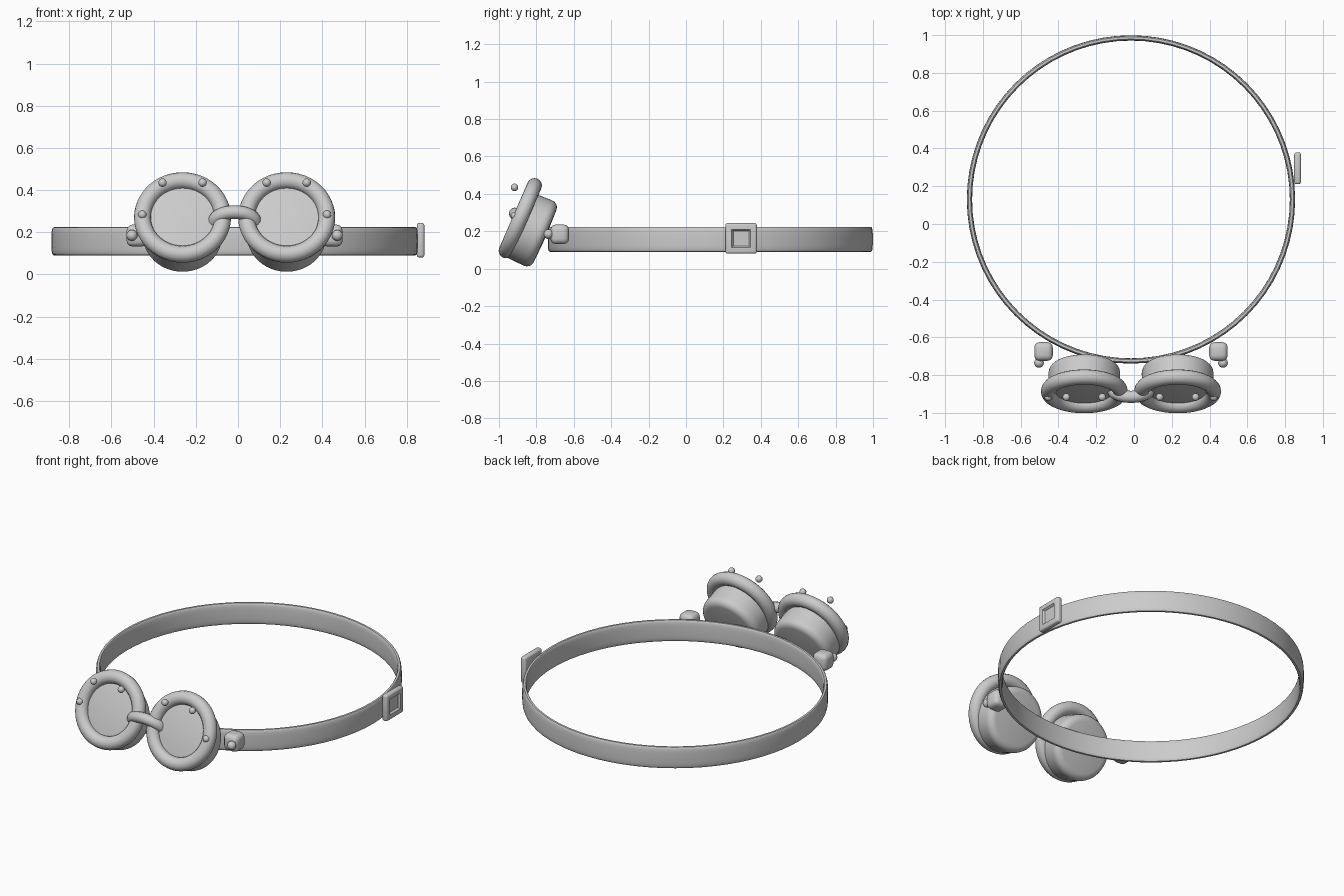
import bpy, bmesh, math
from mathutils import Matrix, Vector

cube = bpy.data.objects.get("Cube")
if cube:
    bpy.data.objects.remove(cube, do_unlink=True)

grey = bpy.data.materials.new("plain grey")
grey.use_nodes = True
grey.diffuse_color = (0.6, 0.6, 0.6, 1)
grey.node_tree.nodes["Principled BSDF"].inputs["Base Color"].default_value = (0.6, 0.6, 0.6, 1)

MID = -0.016                      # middle of the goggles in x
TILT = math.radians(23.5)         # goggles lean back
EYE_Y, EYE_Z = -0.886, 0.27


def finish(name, bm, matrix, angle=40):
    bmesh.ops.recalc_face_normals(bm, faces=bm.faces)
    mesh = bpy.data.meshes.new(name)
    bm.to_mesh(mesh)
    bm.free()
    mesh.materials.append(grey)
    obj = bpy.data.objects.new(name, mesh)
    bpy.context.collection.objects.link(obj)
    obj.matrix_world = matrix
    bpy.ops.object.select_all(action="DESELECT")
    obj.select_set(True)
    bpy.context.view_layer.objects.active = obj
    bpy.ops.object.shade_smooth_by_angle(angle=math.radians(angle))
    return obj


def lathe(name, profile, matrix, closed=False, steps=48):
    """Spin (radius, height) points about the local z axis."""
    bm = bmesh.new()
    verts = [bm.verts.new((r, 0, h)) for r, h in profile]
    pairs = list(zip(verts, verts[1:] + verts[:1])) if closed else list(zip(verts, verts[1:]))
    edges = [bm.edges.new(p) for p in pairs]
    bmesh.ops.spin(bm, geom=verts + edges, axis=(0, 0, 1), cent=(0, 0, 0),
                   angle=math.tau, steps=steps)
    bmesh.ops.remove_doubles(bm, verts=bm.verts, dist=0.0001)
    return finish(name, bm, matrix)


def ball(name, place, radius):
    bm = bmesh.new()
    bmesh.ops.create_uvsphere(bm, u_segments=16, v_segments=10, radius=radius)
    return finish(name, bm, Matrix.Translation(place))


def block(name, place, size, bevel, inset=None):
    bm = bmesh.new()
    bmesh.ops.create_cube(bm, size=1)
    bmesh.ops.scale(bm, vec=size, verts=bm.verts)
    bmesh.ops.bevel(bm, geom=bm.edges[:], offset=bevel, segments=3, profile=0.5, affect="EDGES")
    if inset:
        # sunken centre on the outer face
        bm.normal_update()
        face = max(bm.faces, key=lambda f: f.calc_center_median().x)
        bmesh.ops.inset_region(bm, faces=[face], thickness=inset)
        bmesh.ops.inset_region(bm, faces=[face], thickness=0.012, depth=-0.012)
    return finish(name, bm, Matrix.Translation(place))


def circle(major, minor, count=16):
    return [(major + minor * math.cos(math.tau * i / count),
             minor * math.sin(math.tau * i / count)) for i in range(count)]


# Head strap: rounded flat band
band = []
for i in range(24):
    a = math.tau * i / 24
    c, s = math.cos(a), math.sin(a)
    band.append((0.855 + 0.014 * math.copysign(abs(c) ** 0.6, c),
                 0.067 * math.copysign(abs(s) ** 0.6, s)))
lathe("strap", band, Matrix.Translation((MID, 0.13, 0.157)), closed=True, steps=72)

# Strap buckle on the left side
block("strap_buckle", (0.866, 0.295, 0.162), (0.036, 0.168, 0.164), 0.012, inset=0.03)

# Local z of each eyepiece points forward and up
lean = Matrix.Rotation(math.pi / 2 - TILT, 4, "X")
for side, label in ((1, "left"), (-1, "right")):
    frame = Matrix.Translation((MID + side * 0.247, EYE_Y, EYE_Z)) @ lean
    lathe(label + "_rim", circle(0.19, 0.04), frame, closed=True)
    # Cup with a rounded, closed back, set slightly low in the rim
    cup = [(0.186, 0.0), (0.19, -0.11)]
    cup += [(0.15 + 0.04 * math.cos(a), -0.12 - 0.04 * math.sin(a))
            for a in (math.pi / 2 * k / 5 for k in range(6))]
    cup.append((0.0, -0.165))
    lathe(label + "_cup", cup, frame @ Matrix.Translation((0, -0.035, 0)))
    # Gently domed lens
    dome = [(0.17 * k / 6, 0.012 * (1 - (k / 6) ** 2)) for k in range(7)]
    lathe(label + "_lens", dome, frame)
    # Rivets on the front of the rim
    for n, (x, z) in enumerate(((0.152, 0.435), (0.342, 0.435), (0.438, 0.283))):
        ball(f"{label}_rivet_{n + 1}", (MID + side * x, -0.917, z), 0.02)
    # Strap clip and its stud
    block(label + "_clip", (MID + side * 0.463, -0.675, 0.184), (0.098, 0.098, 0.104), 0.028)
    ball(label + "_clip_stud", (MID + side * 0.487, -0.735, 0.185), 0.026)

# Nose bridge: bowed tube between the rims
bm = bmesh.new()
rings = []
for i in range(17):
    t = math.pi * (i / 16)
    centre = Vector((-0.1 * math.cos(t), -0.04 * math.sin(t), 0.05 * math.sin(t)))
    along = Vector((0.1 * math.sin(t) + 0.04, -0.04 * math.cos(t), 0.05 * math.cos(t)))
    if i > 8:
        along = Vector((0.1 * math.sin(t) + 0.04, -0.04 * math.cos(t), 0.05 * math.cos(t)))
    along.normalize()
    u = along.cross(Vector((0, 1, 0))).normalized()
    v = along.cross(u)
    rings.append([bm.verts.new(centre + 0.032 * (u * math.cos(a) + v * math.sin(a)))
                  for a in (math.tau * k / 12 for k in range(12))])
for a, b in zip(rings, rings[1:]):
    for k in range(12):
        bm.faces.new((a[k], a[k - 1], b[k - 1], b[k]))
bm.faces.new(rings[0])
bm.faces.new(rings[-1])
finish("nose_bridge", bm, Matrix.Translation((MID, -0.875, 0.245)))
